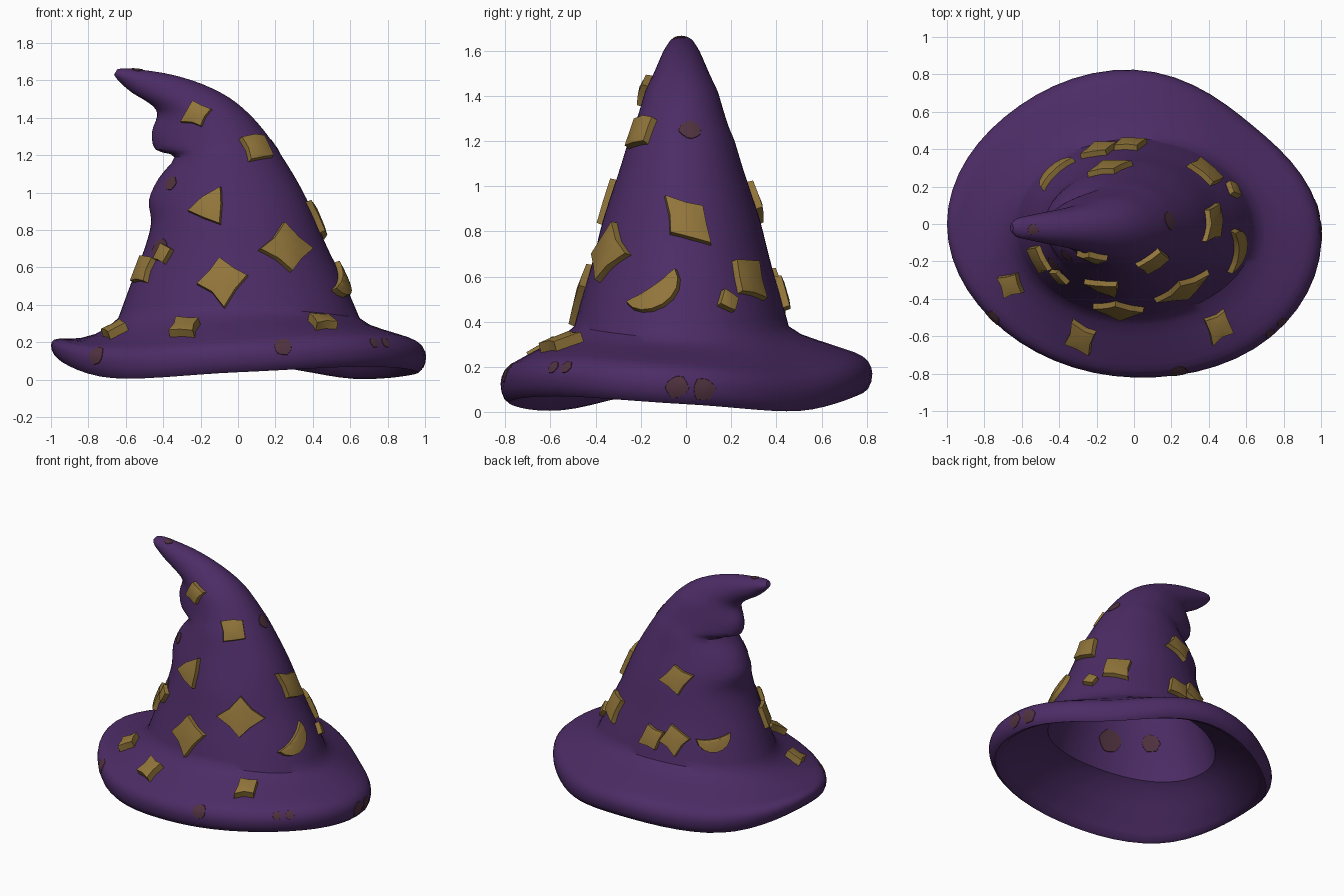
import bpy, bmesh, random
from math import sin, cos, pi, tau
from mathutils import Vector
from mathutils.bvhtree import BVHTree

random.seed(4)
if "Cube" in bpy.data.objects:
    bpy.data.objects.remove(bpy.data.objects["Cube"])


def material(name, rgb):
    mat = bpy.data.materials.new(name)
    mat.use_nodes = True
    color = (*rgb, 1)
    mat.diffuse_color = color
    shader = next(n for n in mat.node_tree.nodes if n.type == "BSDF_PRINCIPLED")
    shader.inputs["Base Color"].default_value = color
    shader.inputs["Roughness"].default_value = 0.8
    return mat


purple = material("purple felt", (.073, .025, .132))
gold = material("old gold", (.285, .178, .043))
stain = material("brown stain", (.08, .032, .05))


def spline(points, t, loop=False):
    """Smooth curve through tuples of numbers, t counted in points."""
    count = len(points)
    i = int(t // 1)
    f = t - i
    near = [i + k for k in (-1, 0, 1, 2)]
    near = [k % count if loop else min(max(k, 0), count - 1) for k in near]
    return [b + f / 2 * (c - a + f * (2*a - 5*b + 4*c - d + f * (3*(b - c) + d - a)))
            for a, b, c, d in zip(*(points[k] for k in near))]


def finish(bm, name, mat, angle):
    bmesh.ops.recalc_face_normals(bm, faces=bm.faces)
    mesh = bpy.data.meshes.new(name)
    bm.to_mesh(mesh)
    mesh.materials.append(mat)
    obj = bpy.data.objects.new(name, mesh)
    bpy.context.collection.objects.link(obj)
    bpy.ops.object.select_all(action="DESELECT")
    obj.select_set(True)
    bpy.context.view_layer.objects.active = obj
    bpy.ops.object.shade_smooth_by_angle(angle=angle)


# Crown sections: right point (x, z), left point (x, z), half depth, fold
CROWN = [
    (-.64, .33, .65, .33, .475, 0), (-.57, .52, .56, .54, .43, 0),
    (-.5, .7, .48, .7, .385, 0), (-.455, .84, .42, .84, .35, .01),
    (-.43, .96, .365, .97, .31, .05), (-.39, 1.08, .3, 1.09, .27, .035),
    (-.34, 1.19, .225, 1.21, .235, 0), (-.335, 1.23, .17, 1.29, .21, .11),
    (-.34, 1.32, .12, 1.355, .185, .125), (-.36, 1.41, .05, 1.43, .16, .075),
    (-.42, 1.455, -.05, 1.51, .13, .03), (-.5, 1.495, -.19, 1.58, .105, 0),
    (-.56, 1.53, -.35, 1.63, .085, 0), (-.61, 1.57, -.5, 1.655, .066, 0),
    (-.645, 1.605, -.6, 1.665, .05, 0), (-.663, 1.63, -.645, 1.66, .022, 0),
]
# Brim edge every eighth of a turn: oval scale, height, roll thickness, dip
BRIM = [(1, .12, 1, 0), (.9, .09, 1, 0), (1, .17, 1, 0), (.98, .13, 1, .01),
        (1, .185, .68, .05), (.98, .1, 1, .02), (.995, .125, 1, 0),
        (1.035, .155, 1, 0)]
# Brim section: reach outwards, share of edge height, rise
ROLL = [(.15, .17, 0), (.35, .39, .02), (.6, .7, .055), (.78, .95, .085),
        (.88, 1, .078), (.95, 1, .055), (.988, 1, .027), (1, 1, 0),
        (.988, 1, -.035), (.95, 1, -.067), (.89, 1, -.085), (.81, .95, -.085),
        (.72, .84, -.075), (.6, .7, -.065), (.35, .4, -.058), (.1, .1, -.055),
        (-.07, 0, -.05)]
SIDES = 56
ANGLES = [tau * i / SIDES for i in range(SIDES)]


def crown_point(t, a, shrink=1):
    lx, lz, rx, rz, depth, fold = spline(CROWN, t)
    c = cos(a) * shrink
    z = (lz + rz + (rz - lz) * c) / 2
    z += .05 * sin(a) ** 2 * max(0, (.6 - z) / .27)
    x = (lx + rx + (rx - lx) * c) / 2
    x -= fold * max(0, -cos(a + .25)) ** 2.5
    return Vector((x, -.02 + sin(a) * depth * shrink, z))


def brim_point(a, reach, share, rise):
    base = crown_point(0, a)
    scale, height, thick, dip = spline(BRIM, a / tau * 8, loop=True)
    edge = Vector((cos(a) * scale, sin(a) * .825 * scale, height))
    p = base.lerp(edge, reach)
    p.z = base.z + (height - base.z) * share + rise * thick
    p.z -= dip * max(0, sin(pi * reach))
    return p


# Hat: one skin from the tip down, round the rolled brim and up the thin lining
steps = 3 * (len(CROWN) - 1)
rings = [[crown_point(i / 3, a) for a in ANGLES] for i in range(steps, -1, -1)]
rings += [[brim_point(a, *row) for a in ANGLES] for row in ROLL]
rings += [[crown_point(i / 3, a, .95) for a in ANGLES] for i in range(1, 40)]
bm = bmesh.new()
loops = [[bm.verts.new(p) for p in ring] for ring in rings]
for upper, lower in zip(loops, loops[1:]):
    for i in range(SIDES):
        j = (i + 1) % SIDES
        bm.faces.new((upper[i], lower[i], lower[j], upper[j]))
bm.faces.new(loops[0])
bm.faces.new(loops[-1])
bmesh.ops.recalc_face_normals(bm, faces=bm.faces)
tree = BVHTree.FromBMesh(bm)
finish(bm, "hat", purple, .65)
bm.free()


def turned(points, turn):
    return [(x * cos(turn) - y * sin(turn), x * sin(turn) + y * cos(turn))
            for x, y in points]


def star(tips, inner, size, stretch, turn):
    """Uneven star outline; a high inner ratio gives diamonds and chips."""
    out = []
    for i in range(tips * 2):
        r = size * (inner if i % 2 else random.uniform(.88, 1.1))
        a = pi * i / tips + random.uniform(-.1, .1)
        out.append((r * cos(a) * stretch, r * sin(a)))
    return turned(out, turn)


def moon(size, turn):
    """Fat crescent outline, drawn round a point on its thick part."""
    arc = [pi * i / 8 for i in range(9)]
    flat = [(size * cos(a), size * (.4 - .95 * sin(a))) for a in arc]
    flat += [(-size * .8 * cos(a), size * (.4 - .17 * sin(a))) for a in arc[1:-1]]
    return turned(flat, turn)


def cast(side, u, v):
    """First surface point met from a side."""
    start, way = {
        "front": ((u, -3, v), (0, 1, 0)), "back": ((u, 3, v), (0, -1, 0)),
        "left": ((3, u, v), (-1, 0, 0)), "right": ((-3, u, v), (1, 0, 0)),
        "top": ((u, v, 3), (0, 0, -1)), "lining": ((u, 0, v), (0, -1, 0))}[side]
    way = Vector(way)
    p, n, _, _ = tree.ray_cast(Vector(start), way)
    return p, (-n if n.dot(way) > 0 else n)


def patch(name, place, outline, mat, height, depth):
    """Plate that follows the hat surface."""
    p, n = cast(*place)
    u = Vector((0, 0, 1)).cross(n).normalized()
    v = n.cross(u)
    bm = bmesh.new()

    def vert(x, y, lift):
        q = p + u * x + v * y
        hit = tree.ray_cast(q + n * .15, -n, .3)[0]
        return bm.verts.new((hit or q) + n * lift)

    centre = vert(0, 0, height)
    inner = [vert(x * .55, y * .55, height) for x, y in outline]
    rim = [vert(x, y, height * .9) for x, y in outline]
    foot = [vert(x * 1.03, y * 1.03, -depth) for x, y in outline]
    for i in range(len(outline)):
        j = (i + 1) % len(outline)
        bm.faces.new((centre, inner[i], inner[j]))
        bm.faces.new((inner[i], rim[i], rim[j], inner[j]))
        bm.faces.new((rim[i], foot[i], foot[j], rim[j]))
    finish(bm, name, mat, .5)
    bm.free()


# Gold patches: place, tips, inner ratio, size, stretch, turn
PATCHES = [
    ("front", -.22, 1.42, 4, .62, .08, 1.1, .4),
    ("front", .1, 1.24, 4, .72, .095, 1, .9),
    ("front", -.15, .92, 3, .58, .115, 1, 1.2),
    ("front", .26, .7, 4, .66, .13, 1.15, 0),
    ("front", -.08, .53, 4, .62, .14, 1, .15),
    ("front", -.39, .67, 4, .65, .065, 1, .4),
    ("right", -.18, .59, 4, .66, .1, 1, .7),
    ("left", .01, .84, 4, .66, .1, 1.5, -.87),
    ("left", .27, .59, 4, .68, .115, 1, .7),
    ("left", .18, .485, 4, .7, .055, 1, .3),
    ("back", -.13, .93, 4, .62, .1, 1.3, .25),
    ("back", -.18, .54, 4, .62, .105, 1.1, .2),
    ("back", -.02, .52, 4, .65, .09, 1.1, .5),
    ("top", -.65, -.32, 4, .66, .075, 1, .4),
    ("top", -.28, -.6, 4, .6, .1, 1, .8),
    ("top", .45, -.54, 4, .62, .08, 1.3, .7),
]
for *place, tips, inner, size, stretch, turn in PATCHES:
    height = .05 if place[0] == "top" else .034
    outline = star(tips, inner, size, stretch, turn)
    patch("gold_patch", place, outline, gold, height, .006)
patch("moon_patch", ("left", -.13, .52), moon(.13, .65), gold, .034, .006)
patch("moon_patch", ("back", -.42, .53), moon(.115, .15), gold, .034, .006)

# Faint round stains on the felt and inside the crown
STAINS = [("left", .02, 1.25, .05), ("front", .24, .18, .05),
          ("front", -.76, .13, .05), ("front", .73, .2, .03),
          ("front", -.36, 1.05, .04), ("front", -.42, .7, .06),
          ("left", -.53, .2, .03), ("left", -.04, .11, .05),
          ("left", .08, .1, .05), ("top", -.54, -.03, .03),
          ("lining", -.14, .54, .08), ("lining", -.39, .56, .06)]
for *place, size in STAINS:
    patch("stain", place, star(6, .95, size, 1, 0), stain, .004, .002)
